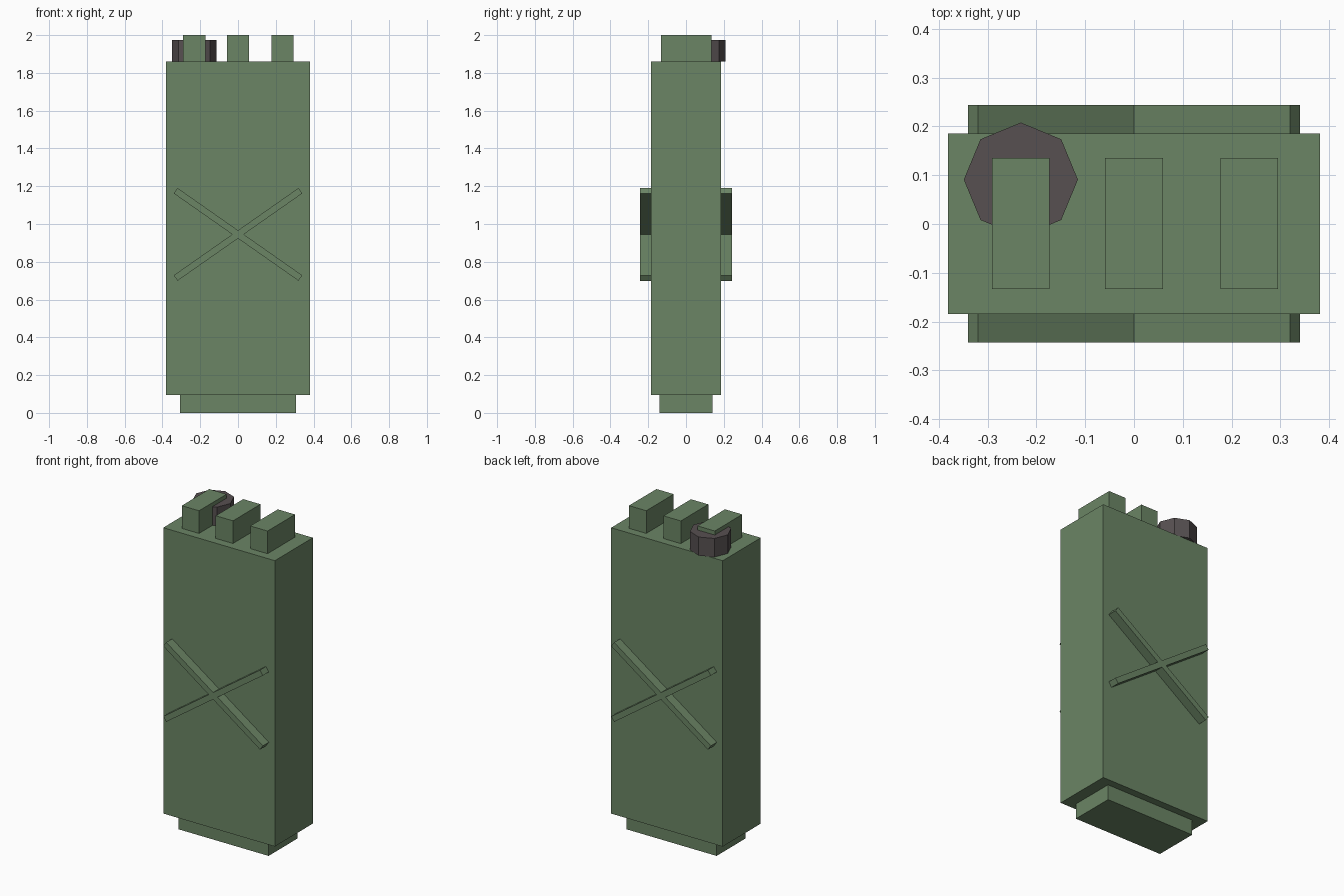
import bpy, bmesh, math

if "Cube" in bpy.data.objects:
    bpy.data.objects.remove(bpy.data.objects["Cube"])


def material(name, color):
    m = bpy.data.materials.new(name)
    m.diffuse_color = (*color, 1.0)
    m.use_nodes = True
    m.node_tree.nodes["Principled BSDF"].inputs["Base Color"].default_value = m.diffuse_color
    return m


GREEN = material("olive green", (0.147, 0.235, 0.130))
GREY = material("dark warm grey", (0.095, 0.080, 0.082))


def add_object(name, bm, mat):
    bmesh.ops.recalc_face_normals(bm, faces=bm.faces)
    me = bpy.data.meshes.new(name)
    bm.to_mesh(me)
    bm.free()
    me.materials.append(mat)
    ob = bpy.data.objects.new(name, me)
    bpy.context.collection.objects.link(ob)
    return ob


def prism(name, profile, direction, mat):
    """Extrude a closed 3D outline along a direction."""
    bm = bmesh.new()
    face = bm.faces.new([bm.verts.new(p) for p in profile])
    ext = bmesh.ops.extrude_face_region(bm, geom=[face], use_keep_orig=True)
    verts = [g for g in ext["geom"] if isinstance(g, bmesh.types.BMVert)]
    bmesh.ops.translate(bm, verts=verts, vec=direction)
    return add_object(name, bm, mat)


def box(name, x0, x1, y0, y1, z0, z1, mat):
    outline = [(x0, y0, z0), (x1, y0, z0), (x1, y1, z0), (x0, y1, z0)]
    return prism(name, outline, (0, 0, z1 - z0), mat)


# Can body and recessed base
box("can_body", -0.381, 0.381, -0.185, 0.186, 0.095, 1.86, GREEN)
box("can_base", -0.307, 0.307, -0.14, 0.14, 0.0, 0.095, GREEN)

# Three carry handles
for side, x in (("left", -0.232), ("middle", 0.0), ("right", 0.236)):
    box("handle_" + side, x - 0.059, x + 0.059, -0.133, 0.135, 1.86, 2.0, GREEN)

# Octagonal filler cap
cap = [(-0.232 + 0.117 * math.cos(i * math.tau / 8),
        0.091 + 0.117 * math.sin(i * math.tau / 8), 1.86) for i in range(8)]
prism("filler_cap", cap, (0, 0, 0.115), GREY)

# Raised cross ribs on front and back, each one 12-sided outline
HALF_W, ARM, ANGLE = 0.0175, 0.403, math.radians(35)
arms = [ANGLE, math.pi - ANGLE, math.pi + ANGLE, math.tau - ANGLE]
for name, y, depth in (("front_cross", -0.185, -0.058), ("back_cross", 0.186, 0.058)):
    outline = []
    for i, a in enumerate(arms):
        c, s = math.cos(a), math.sin(a)
        for w in (-HALF_W, HALF_W):
            outline.append((ARM * c - w * s, y, 0.945 + ARM * s + w * c))
        # Inner corner between this arm and the next
        half = ((arms[(i + 1) % 4] - a) % math.tau) / 2
        r = HALF_W / math.sin(half)
        outline.append((r * math.cos(a + half), y, 0.945 + r * math.sin(a + half)))
    prism(name, outline, (0, depth, 0), GREEN)
